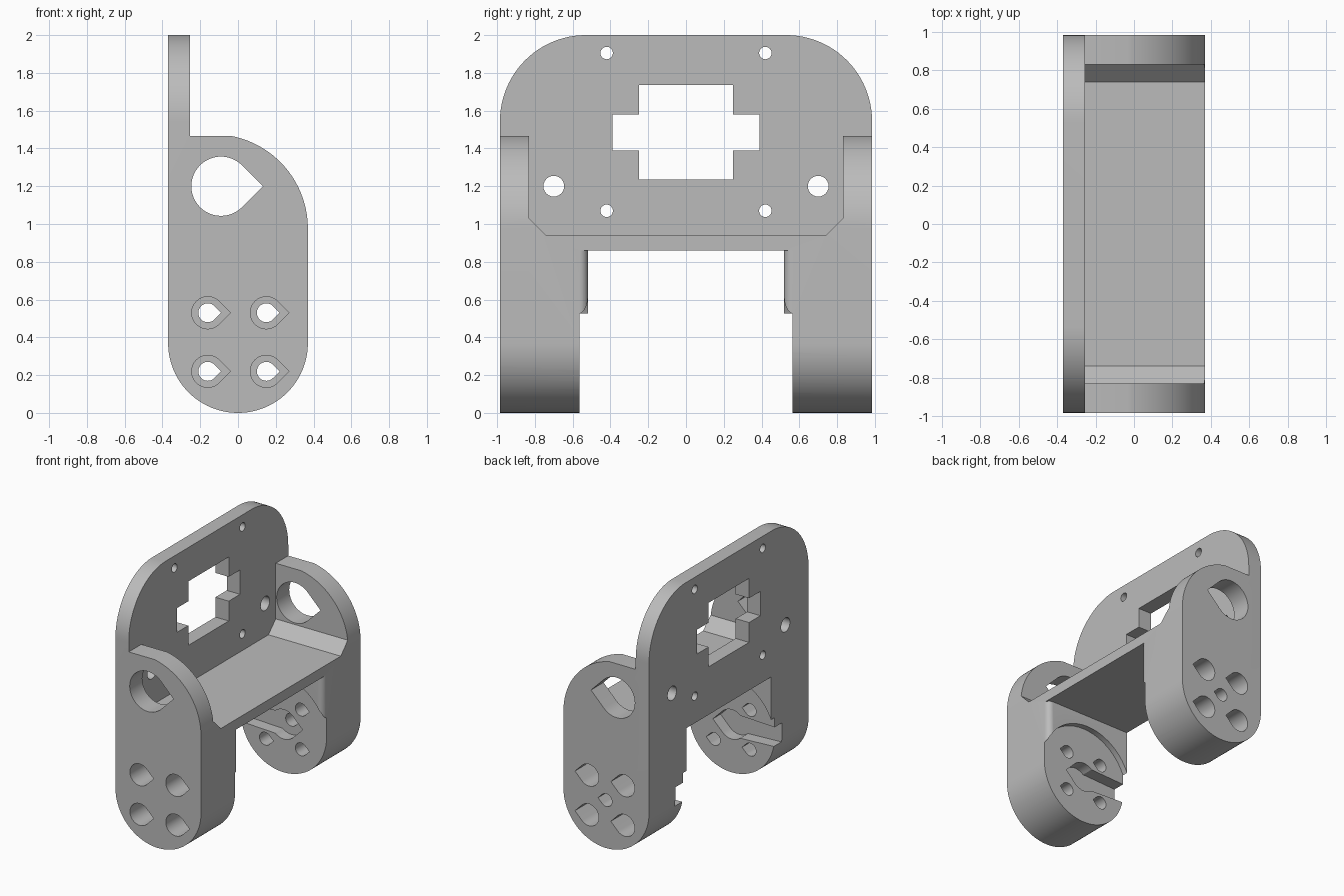
import bpy, bmesh
from math import sin, cos, radians, sqrt
from mathutils import Vector

cube = bpy.data.objects.get("Cube")
if cube:
    bpy.data.objects.remove(cube, do_unlink=True)

grey = bpy.data.materials.new("Plain grey")
grey.use_nodes = True
grey.diffuse_color = (0.5, 0.5, 0.5, 1)
grey.node_tree.nodes["Principled BSDF"].inputs["Base Color"].default_value = (0.5, 0.5, 0.5, 1)


def arc(cx, cy, r, a0, a1, n=24):
    angles = [radians(a0 + (a1 - a0) * i / n) for i in range(n + 1)]
    return [(cx + r * cos(a), cy + r * sin(a)) for a in angles]


def teardrop(cx, cz, r):
    return arc(cx, cz, r, 45, 315, 36) + [(cx + r * sqrt(2), cz)]


def rect(a0, a1, b0, b1):
    return [(a0, b0), (a1, b0), (a1, b1), (a0, b1)]


def prism(name, pts, axis, lo, hi):
    """Extrude a flat outline along one axis."""
    place = {"x": lambda p, t: (t, p[0], p[1]),
             "y": lambda p, t: (p[0], t, p[1]),
             "z": lambda p, t: (p[0], p[1], t)}[axis]
    bm = bmesh.new()
    face = bm.faces.new([bm.verts.new(place(p, lo)) for p in pts])
    out = bmesh.ops.extrude_face_region(bm, geom=[face])
    shift = Vector(place((0, 0), hi - lo))
    for v in out["geom"]:
        if isinstance(v, bmesh.types.BMVert):
            v.co += shift
    bmesh.ops.recalc_face_normals(bm, faces=bm.faces)
    mesh = bpy.data.meshes.new(name)
    bm.to_mesh(mesh)
    bm.free()
    mesh.materials.append(grey)
    obj = bpy.data.objects.new(name, mesh)
    bpy.context.collection.objects.link(obj)
    return obj


def combine(cutter, operation="DIFFERENCE"):
    """Apply a cutter to the bracket, then discard it."""
    mod = bracket.modifiers.new("cut", "BOOLEAN")
    mod.operation = operation
    mod.solver = "EXACT"
    mod.object = cutter
    bpy.context.view_layer.objects.active = bracket
    bpy.ops.object.modifier_apply(modifier=mod.name)
    bpy.data.objects.remove(cutter, do_unlink=True)


def cut(pts, axis, lo, hi):
    combine(prism("cutter", pts, axis, lo, hi))


# Side outline: rounded feet, curved cheeks and tall back plate
side = (arc(0, 0.37, 0.37, 180, 360, 48) + arc(-0.13, 0.975, 0.5, 0, 78.5, 32)
        + [(-0.255, 1.465), (-0.255, 2), (-0.37, 2)])
bracket = prism("servo_bracket", side, "y", -0.985, 0.985)

# Outline across the width: rounded plate corners and gap between the legs
width = (arc(0.53, 1.545, 0.455, 0, 90) + arc(-0.53, 1.545, 0.455, 90, 180)
         + [(-0.985, -0.1), (-0.52, -0.1), (-0.52, 0.86),
            (0.52, 0.86), (0.52, -0.1), (0.985, -0.1)])
combine(prism("width_outline", width, "x", -0.6, 0.6), "INTERSECT")

# Tray between the cheeks with chamfered lower corners
cut([(-0.83, 1.7), (-0.83, 1.03), (-0.74, 0.94),
     (0.74, 0.94), (0.83, 1.03), (0.83, 1.7)], "x", -0.255, 0.6)

# Thinner lower legs, leaving an arched pad above
cut(rect(-0.5, 0.5, -0.1, 0.515), "y", -0.565, 0.565)
cut(arc(0, 0.375, 0.4, 0, 354, 59), "y", -0.565, 0.565)

# Rounded front edge of each pad
for s in (-1, 1):
    fillet = [(0.4, 0.5), (0.4, 0.565)] + arc(0.325, 0.565, 0.045, 0, -90, 8) + [(0.325, 0.5)]
    cut([(x, s * y) for x, y in fillet], "z", 0.4, 0.86)

# Cable holes in the cheeks
cut(teardrop(-0.09, 1.2, 0.157), "y", -1.1, 1.1)

# Bolt holes with wide outer counterbores
for x in (-0.16, 0.15):
    for z in (0.22, 0.53):
        cut(teardrop(x, z, 0.05), "y", -1.1, 1.1)
        for s in (-1, 1):
            cut(teardrop(x, z, 0.085), "y", *sorted((s * 0.74, s * 1.1)))

# Horn recesses open to the back, and the single centre bolt hole
horn = [(-0.5, 0.31), (-0.08, 0.285)] + arc(0, 0.375, 0.12, -132, 45, 24)
horn = [(-0.5, 0.305)] + arc(0, 0.375, 0.115, -130, -45, 12) + [(0.163, 0.375)] \
    + arc(0, 0.375, 0.115, 45, 130, 12) + [(-0.5, 0.445)]
for s in (-1, 1):
    cut(horn, "y", *sorted((s * 0.5, s * 0.66)))
cut(teardrop(0, 0.375, 0.05), "y", 0.6, 1.1)

# Back plate window and screw holes
cross = [(0.25, 1.235), (0.25, 1.39), (0.39, 1.39), (0.39, 1.58), (0.25, 1.58), (0.25, 1.735)]
cut(cross + [(-y, z) for y, z in reversed(cross)], "x", -0.5, -0.1)
for s in (-1, 1):
    for y, z, r in ((0.42, 1.905, 0.033), (0.42, 1.07, 0.033), (0.70, 1.2, 0.055)):
        cut(arc(s * y, z, r, 0, 345, 23), "x", -0.5, -0.1)

# Smooth curved walls while keeping the edges sharp
bpy.ops.object.select_all(action="DESELECT")
bracket.select_set(True)
bpy.context.view_layer.objects.active = bracket
bpy.ops.object.shade_smooth_by_angle(angle=radians(30))
